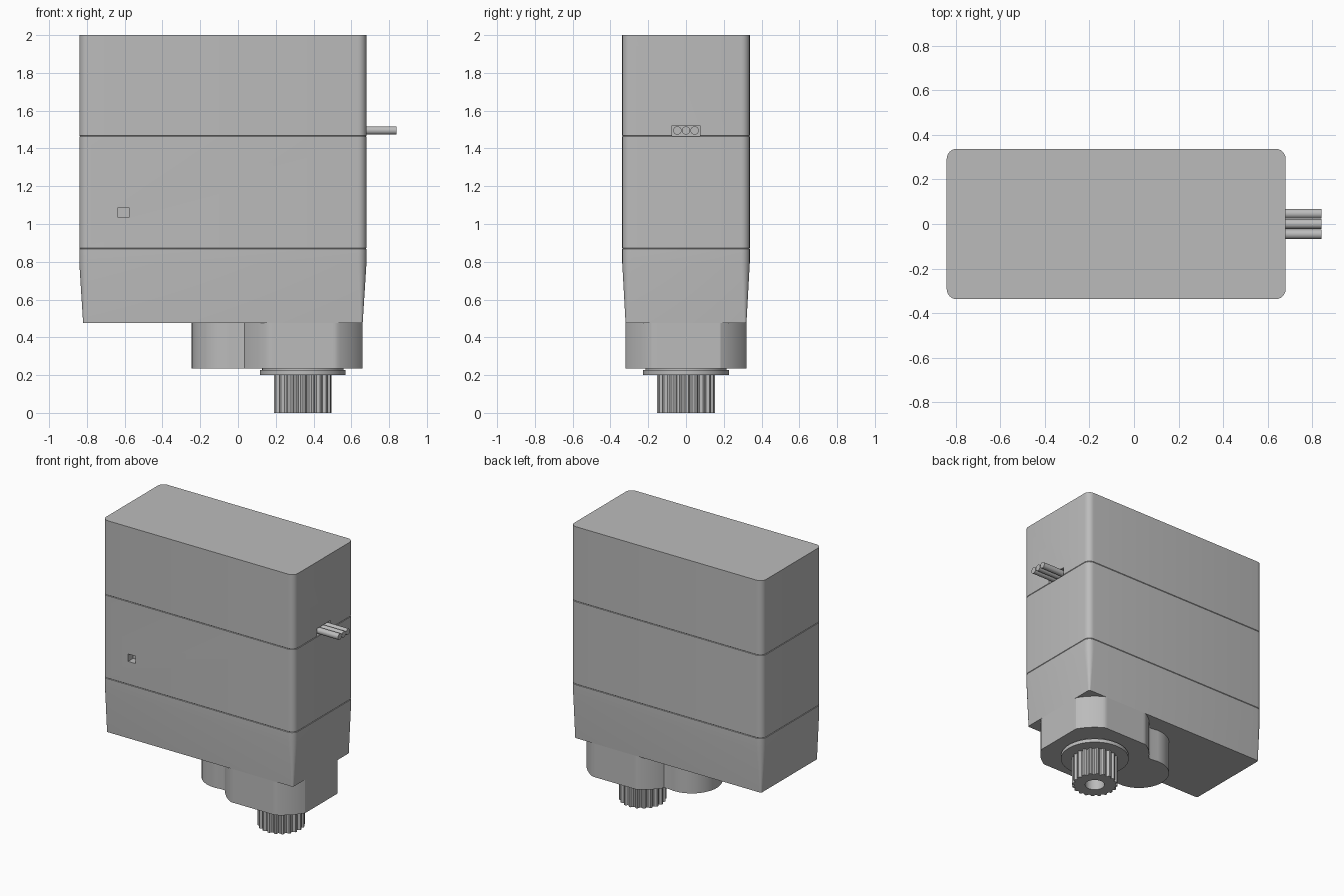
import bpy, bmesh, math

cube = bpy.data.objects.get("Cube")
if cube:
    bpy.data.objects.remove(cube, do_unlink=True)

grey = bpy.data.materials.new("matte grey")
grey.use_nodes = True
colour = (0.5, 0.5, 0.5, 1)
grey.diffuse_color = colour
bsdf = grey.node_tree.nodes["Principled BSDF"]
bsdf.inputs["Base Color"].default_value = colour
bsdf.inputs["Roughness"].default_value = 0.6

BODY_X = -0.08       # middle of the case
SHAFT_X = 0.343      # output shaft axis


def loft(name, rings, cap_start=True, cap_end=True, closed=False):
    """Skin a list of equal-length point rings into a solid."""
    bm = bmesh.new()
    loops = [[bm.verts.new(p) for p in ring] for ring in rings]
    pairs = list(zip(loops, loops[1:]))
    if closed:
        pairs.append((loops[-1], loops[0]))
    for a, b in pairs:
        for i in range(len(a)):
            j = (i + 1) % len(a)
            bm.faces.new((a[i], a[j], b[j], b[i]))
    if cap_start and not closed:
        bm.faces.new(loops[0][::-1])
    if cap_end and not closed:
        bm.faces.new(loops[-1])
    bmesh.ops.recalc_face_normals(bm, faces=bm.faces)
    mesh = bpy.data.meshes.new(name)
    bm.to_mesh(mesh)
    bm.free()
    mesh.materials.append(grey)
    obj = bpy.data.objects.new(name, mesh)
    bpy.context.collection.objects.link(obj)
    return obj


def rounded(z, hx, hy, r, steps=6):
    """Rounded rectangle ring around the case axis."""
    ring = []
    for q, (sx, sy) in enumerate(((1, 1), (-1, 1), (-1, -1), (1, -1))):
        for k in range(steps + 1):
            a = (q + k / steps) * math.pi / 2
            ring.append((BODY_X + sx * (hx - r) + r * math.cos(a),
                         sy * (hy - r) + r * math.sin(a), z))
    return ring


def circle(z, r, n=64, x=SHAFT_X):
    return [(x + r * math.cos(2 * math.pi * i / n),
             r * math.sin(2 * math.pi * i / n), z) for i in range(n)]


def cut(obj, lo, hi):
    """Carve a box-shaped pocket out of an object."""
    cutter = loft("cutter", [[(lo[0], lo[1], z), (hi[0], lo[1], z),
                              (hi[0], hi[1], z), (lo[0], hi[1], z)]
                             for z in (lo[2], hi[2])])
    cutter.hide_render = True
    mod = obj.modifiers.new("pocket", "BOOLEAN")
    mod.operation, mod.solver, mod.object = "DIFFERENCE", "EXACT", cutter
    bpy.context.view_layer.update()
    graph = bpy.context.evaluated_depsgraph_get()
    mesh = bpy.data.meshes.new_from_object(obj.evaluated_get(graph))
    obj.modifiers.clear()
    obj.data = mesh
    bpy.data.objects.remove(cutter, do_unlink=True)


# Case in three sections, with fine chamfers forming the seams
HX, HY, R, C = 0.76, 0.3375, 0.045, 0.003
SEAM_LOW, SEAM_HIGH = 0.87, 1.465


def seam(z):
    return rounded(z, HX - C, HY - C, R - C)


def wall(z):
    return rounded(z, HX, HY, R)


lower_case = loft("lower_case", [rounded(0.475, 0.74, 0.32, 0.012), wall(0.79),
                                 wall(SEAM_LOW - C), seam(SEAM_LOW)])
middle_case = loft("middle_case", [seam(SEAM_LOW), wall(SEAM_LOW + C),
                                   wall(SEAM_HIGH - C), seam(SEAM_HIGH)])
upper_case = loft("upper_case", [seam(SEAM_HIGH), wall(SEAM_HIGH + C), wall(2)])

# Small square pocket on the front and the wire slot on the left end
cut(middle_case, (-0.635, -0.4, 1.035), (-0.577, -0.28, 1.088))
cut(upper_case, (0.64, -0.075, 1.45), (0.75, 0.075, 1.522))

# Gear housing: a large disc joined to a small one, trimmed flush to the case
outline = []
BIG, SMALL, GAP = 0.365, 0.2, 0.388
for i in range(144):
    a = 2 * math.pi * i / 144
    reach = BIG
    inside = SMALL ** 2 - (GAP * math.sin(a)) ** 2
    if math.cos(a) < 0 and inside > 0:
        reach = max(BIG, -GAP * math.cos(a) + math.sqrt(inside))
    outline.append((min(SHAFT_X + reach * math.cos(a), 0.66),
                    max(-0.32, min(0.32, reach * math.sin(a)))))
gear_housing = loft("gear_housing", [[(x, y, z) for x, y in outline]
                                     for z in (0.235, 0.48)])

# Collar around the shaft, with a narrow neck against the housing
shaft_collar = loft("shaft_collar", [circle(0.2, 0.227), circle(0.226, 0.227),
                                     circle(0.226, 0.215), circle(0.24, 0.215)])

# Toothed output shaft with a blind screw hole
TEETH, PER = 20, 4
N = TEETH * PER


def toothed(z):
    ring = []
    for i in range(N):
        a = 2 * math.pi * i / N
        r = 0.153 if i % PER in (0, 1) else 0.138
        ring.append((SHAFT_X + r * math.cos(a), r * math.sin(a), z))
    return ring


output_shaft = loft("output_shaft", [circle(0.15, 0.065, N), circle(0, 0.065, N),
                                     toothed(0), toothed(0.205)])

# Three wires leaving the slot
wires = []
for label, y in (("front", -0.046), ("middle", 0), ("back", 0.046)):
    ring = circle(0, 0.022, 24, 0)
    wires.append(loft(label + "_wire", [[(x, y + p, 1.495 + q) for p, q, _ in ring]
                                        for x in (0.63, 0.84)]))

# Smooth the curved walls and keep the edges crisp
bpy.ops.object.select_all(action="DESELECT")
for obj in [lower_case, middle_case, upper_case, gear_housing,
            shaft_collar, output_shaft] + wires:
    obj.select_set(True)
    bpy.context.view_layer.objects.active = obj
bpy.ops.object.shade_smooth_by_angle(angle=math.radians(25))
